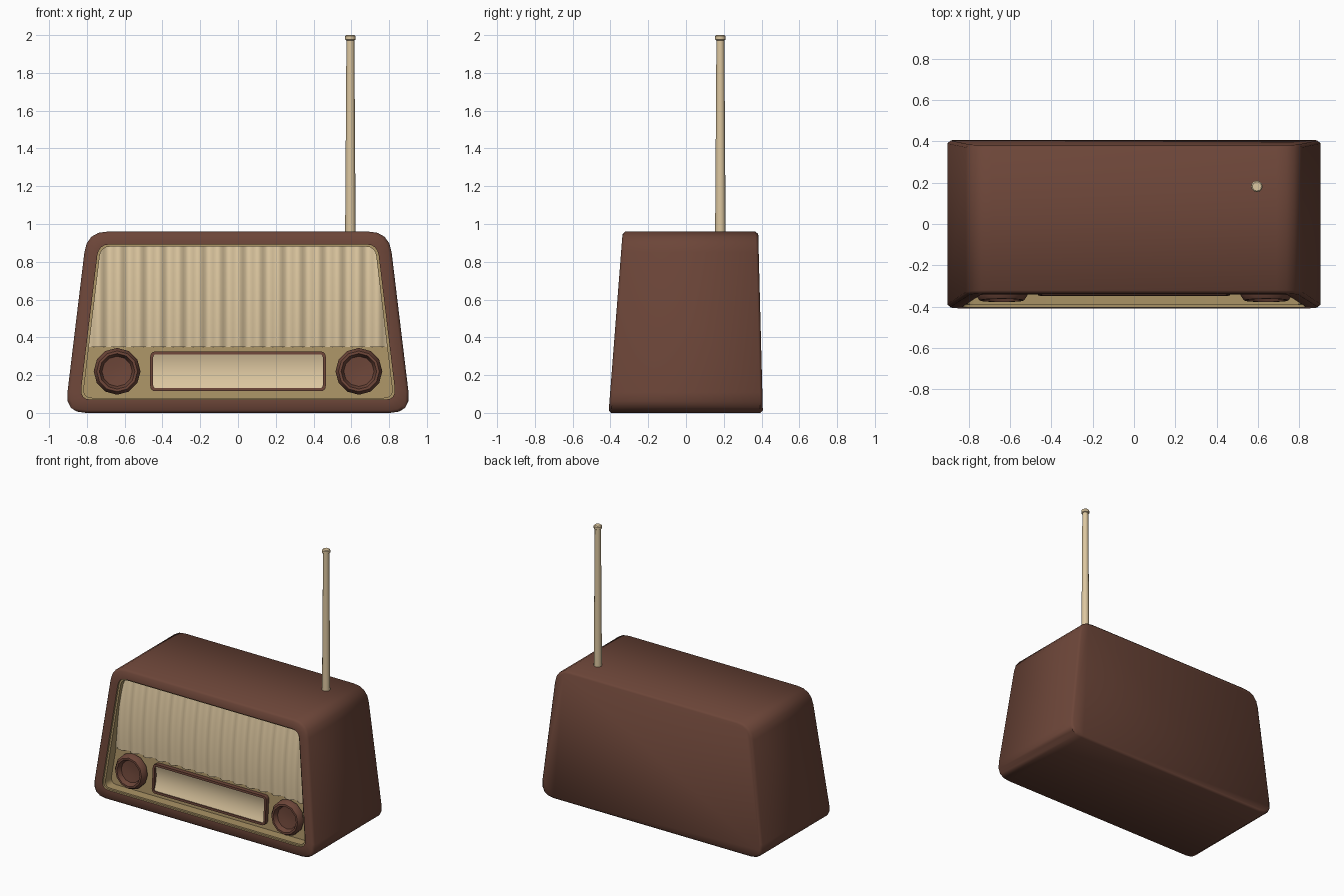
import bpy, bmesh
from math import sin, cos, pi, radians
from mathutils import Vector

cube = bpy.data.objects.get("Cube")
if cube:
    bpy.data.objects.remove(cube, do_unlink=True)


def material(name, rgb):
    m = bpy.data.materials.new(name)
    m.use_nodes = True
    colour = (*rgb, 1)
    m.diffuse_color = colour
    m.node_tree.nodes["Principled BSDF"].inputs["Base Color"].default_value = colour
    return m


BROWN = material("walnut brown", (0.15, 0.06, 0.04))
GOLD = material("dull gold", (0.40, 0.29, 0.13))
CREAM = material("warm cream", (0.72, 0.57, 0.35))

RECESS = 0.085


def front(z):
    return -0.41 + 0.078 * z


def back(z):
    return 0.407 - 0.026 * z


def panel(x, z, out=0):
    """Point on the leaning recessed panel, raised towards the front by out."""
    return Vector((x, front(z) + RECESS - out, z))


def rounded_trapezoid(z0, z1, w0, w1, cut, steps=4):
    """Outline in x and z with curved corners."""
    corners = [Vector(c) for c in ((-w0, z0), (w0, z0), (w1, z1), (-w1, z1))]
    outline = []
    for i, c in enumerate(corners):
        a = c + (corners[i - 1] - c).normalized() * cut
        b = c + (corners[(i + 1) % 4] - c).normalized() * cut
        for s in range(steps + 1):
            t = s / steps
            outline.append(a * (1 - t) ** 2 + c * 2 * t * (1 - t) + b * t * t)
    return outline


def finish(name, bm, mats, angle):
    bmesh.ops.recalc_face_normals(bm, faces=bm.faces)
    mesh = bpy.data.meshes.new(name)
    bm.to_mesh(mesh)
    bm.free()
    for m in mats:
        mesh.materials.append(m)
    for p in mesh.polygons:
        p.use_smooth = True
    mesh.set_sharp_from_angle(angle=radians(angle))
    ob = bpy.data.objects.new(name, mesh)
    bpy.context.scene.collection.objects.link(ob)
    return ob


def loft(name, loops, mats, gold_from=None, angle=40):
    """Skin closed loops in order and cap both ends."""
    bm = bmesh.new()
    rings = [[bm.verts.new(p) for p in loop] for loop in loops]
    n = len(rings[0])
    for k in range(len(rings) - 1):
        a, b = rings[k], rings[k + 1]
        for i in range(n):
            j = (i + 1) % n
            f = bm.faces.new((a[i], a[j], b[j], b[i]))
            f.material_index = int(gold_from is not None and k >= gold_from)
    bm.faces.new(rings[0])
    cap = bm.faces.new(rings[-1])
    cap.material_index = int(gold_from is not None)
    return finish(name, bm, mats, angle)


def sheet(name, rows, mat, angle=60):
    """Open surface through rows of points, facing the front."""
    bm = bmesh.new()
    grid = [[bm.verts.new(p) for p in row] for row in rows]
    for a, b in zip(grid, grid[1:]):
        for i in range(len(a) - 1):
            bm.faces.new((a[i], a[i + 1], b[i + 1], b[i]))
    ob = finish(name, bm, [mat], angle)
    if sum(p.normal.y * p.area for p in ob.data.polygons) > 0:
        ob.data.flip_normals()
    return ob


# Cabinet: rounded shell with a rim, a gold lip and a recessed gold panel
outer = rounded_trapezoid(0, 0.96, 0.916, 0.80, 0.11)
inset = rounded_trapezoid(0.014, 0.946, 0.90, 0.786, 0.10)
opening = rounded_trapezoid(0.07, 0.892, 0.837, 0.738, 0.06)
lip = rounded_trapezoid(0.08, 0.88, 0.822, 0.726, 0.05)


def at(outline, surface, offset):
    return [Vector((p.x, surface(p.y) + offset, p.y)) for p in outline]


loft("cabinet", [
    at(inset, back, 0),
    at(outer, back, -0.014),
    at(outer, front, 0.014),
    at(inset, front, 0),
    at(opening, front, 0),
    at(opening, front, 0.015),
    at(lip, front, 0.015),
    at(lip, front, RECESS),
], [BROWN, GOLD], gold_from=4, angle=50)

# Pleated speaker grille, bulging slightly between bottom and top
PLEATS, PER, ROWS = 15, 8, 8
half, low, high = 0.79, 0.35, 0.885
columns = [-half + 2 * half * i / (PLEATS * PER) for i in range(PLEATS * PER + 1)]
rows = [[panel(x, low) for x in columns]]
for r in range(ROWS + 1):
    t = r / ROWS
    bulge = 0.004 + 0.07 * t * (1 - t)
    rows.append([panel(x, low + (high - low) * t,
                       bulge + 0.014 * (1 - cos(2 * pi * (x + half) * PLEATS / (2 * half))))
                 for x in columns])
sheet("speaker_grille", rows, CREAM)

# Tuning dial: brown frame around a hollow cream strip
frame_out = rounded_trapezoid(0.115, 0.325, 0.465, 0.465, 0.03)
frame_in = rounded_trapezoid(0.131, 0.309, 0.449, 0.449, 0.015)
loft("dial_frame", [[panel(p.x, p.y, out) for p in outline] for outline, out in
                    ((frame_out, 0), (frame_out, 0.032), (frame_in, 0.032), (frame_in, 0.004))],
     [BROWN])
dial_rows = []
for r in range(9):
    t = r / 8
    dial_rows.append([panel(x, 0.129 + 0.182 * t, 0.026 - 0.072 * t * (1 - t))
                      for x in (-0.45, 0.45)])
sheet("dial_strip", dial_rows, CREAM)

# Knobs: twelve-sided with a dished face
knob_profile = ((0.112, 0), (0.124, 0.012), (0.124, 0.038), (0.108, 0.062),
                (0.094, 0.062), (0.08, 0.03), (0.03, 0.024))
for side, x in (("right", -0.64), ("left", 0.64)):
    loft(side + "_knob", [[panel(x + r * cos(i * pi / 6), 0.22 + r * sin(i * pi / 6), out)
                           for i in range(12)] for r, out in knob_profile], [BROWN])

# Antenna: tapering rod with a small cap
rod_profile = ((0.028, 0.93), (0.021, 1.972), (0.028, 1.976), (0.028, 1.994), (0.022, 2.0))
loft("antenna", [[Vector((0.595 + r * cos(i * pi / 6), 0.182 + r * sin(i * pi / 6), z))
                  for i in range(12)] for r, z in rod_profile], [CREAM])
